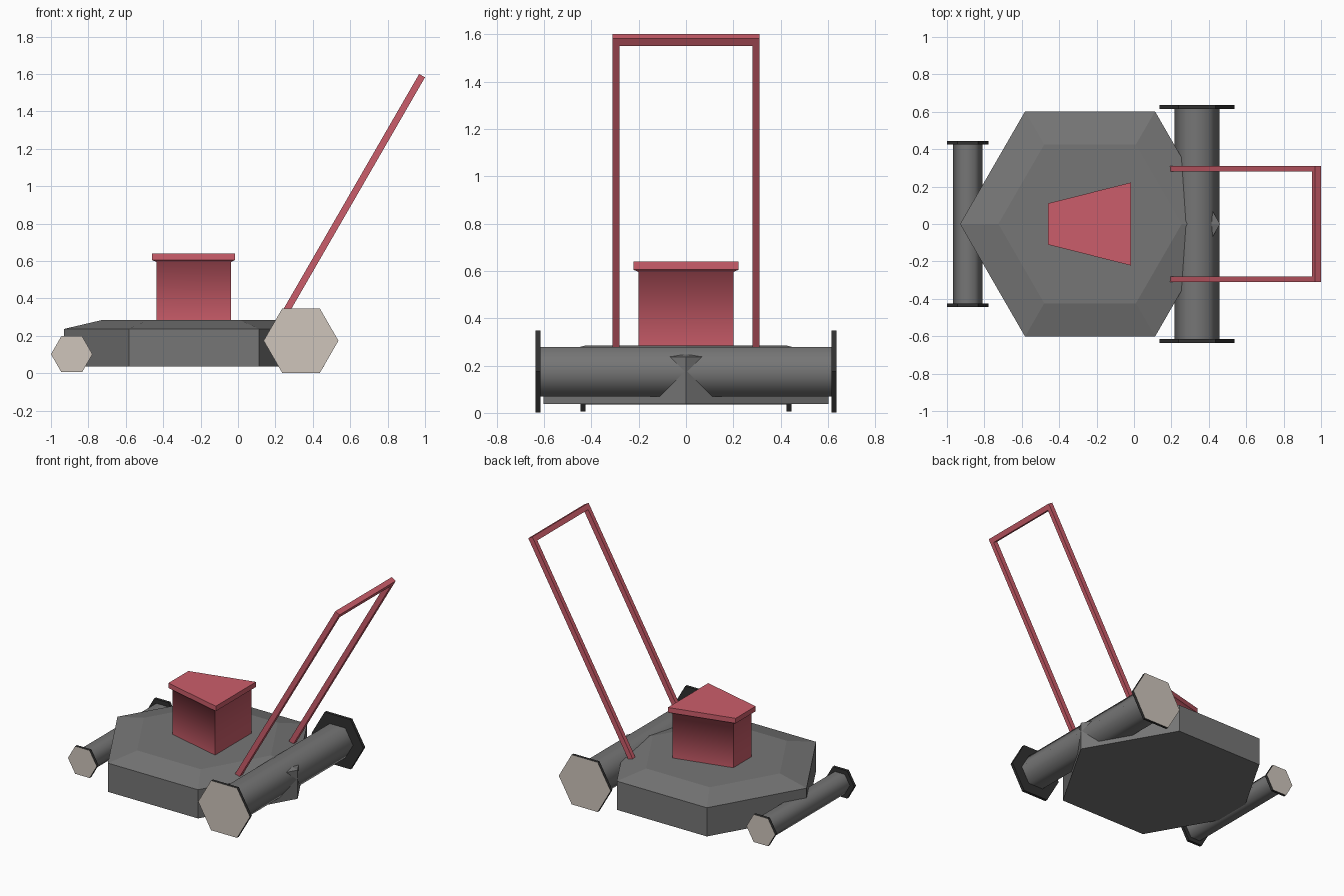
import bpy, bmesh, math
from mathutils import Vector

if "Cube" in bpy.data.objects:
    bpy.data.objects.remove(bpy.data.objects["Cube"])


def material(name, rgb):
    m = bpy.data.materials.new(name)
    m.diffuse_color = (*rgb, 1)
    m.use_nodes = True
    m.node_tree.nodes["Principled BSDF"].inputs["Base Color"].default_value = m.diffuse_color
    return m


RED = material("red paint", (0.60, 0.11, 0.145))
GREY = material("grey metal", (0.18, 0.18, 0.18))
BLACK = material("black rubber", (0.03, 0.03, 0.03))
CREAM = material("cream hubcap", (0.62, 0.56, 0.50))


def hexagon(cx, cy, r):
    return [(cx + r * math.cos(i * math.pi / 3), cy + r * math.sin(i * math.pi / 3)) for i in range(6)]


def loft(name, rings, mats):
    """Closed solid through rings of 3D points, with flat end caps."""
    bm = bmesh.new()
    loops = [[bm.verts.new(p) for p in ring] for ring in rings]
    n = len(loops[0])
    for a, b in zip(loops, loops[1:]):
        for i in range(n):
            bm.faces.new((a[i], a[(i + 1) % n], b[(i + 1) % n], b[i]))
    bm.faces.new(loops[0])
    bm.faces.new(loops[-1])
    bmesh.ops.recalc_face_normals(bm, faces=bm.faces)
    me = bpy.data.meshes.new(name)
    bm.to_mesh(me)
    bm.free()
    for m in mats:
        me.materials.append(m)
    ob = bpy.data.objects.new(name, me)
    bpy.context.collection.objects.link(ob)
    return ob


def smooth(ob, is_sharp):
    """Smooth shading, with sharp edges where the rule says so."""
    me = ob.data
    for p in me.polygons:
        p.use_smooth = True
    for e in me.edges:
        a, b = (me.vertices[i].co for i in e.vertices)
        e.use_edge_sharp = is_sharp(a, b)


def hex_prism(name, x, z, r, y0, y1, mats):
    return loft(name, [[(px, y, pz) for px, pz in hexagon(x, z, r)] for y in (y0, y1)], mats)


# Deck: hexagonal slab with a shallow sloped top
deck_rings = [(0.695, 0.037), (0.695, 0.237), (0.49, 0.285)]
loft("deck", [[(x, y, z) for x, y in hexagon(-0.235, 0, r)] for r, z in deck_rings], [GREY])

# Axles and wheels
for place, x, z, r_axle, r_wheel, y in (("rear", 0.337, 0.174, 0.12, 0.2, 0.615),
                                       ("front", -0.889, 0.102, 0.078, 0.111, 0.425)):
    axle = hex_prism(place + "_axle", x, z, r_axle, -y, y, [GREY])
    smooth(axle, lambda a, b: abs(a.y - b.y) < 1e-4)
    for side, s in (("left", 1), ("right", -1)):
        wheel = hex_prism(f"{place}_{side}_wheel", x, z, r_wheel, s * y, s * (y + 0.02), [BLACK, CREAM])
        for p in wheel.data.polygons:
            if p.normal.y * s > 0.9:
                p.material_index = 1


# Engine: tapered block flaring into an overhanging lid
def trapezoid(x0, x1, w0, w1, z):
    return [(x0, -w0, z), (x1, -w1, z), (x1, w1, z), (x0, w0, z)]


body = (-0.435, -0.037, 0.10, 0.2)
lid = (-0.46, -0.016, 0.11, 0.222)
engine = loft("engine", [trapezoid(*body, 0.27), trapezoid(*body, 0.595),
                         trapezoid(*lid, 0.605), trapezoid(*lid, 0.64)], [RED])
smooth(engine, lambda a, b: not (abs(a.z - 0.595) < 1e-4 and abs(b.z - 0.595) < 1e-4))

# Handle: U-shaped frame of square bar, leaning back at 60 degrees
along = Vector((0.5, 0, 0.866))
across = Vector((-0.866, 0, 0.5)) * 0.018
top = Vector((0.9842, 0, 1.591))
profile = [(-0.31, 1.56), (-0.31, 0), (0.31, 0), (0.31, 1.56),
           (0.28, 1.56), (0.28, 0.036), (-0.28, 0.036), (-0.28, 1.56)]
loft("handle", [[top - along * d + Vector((0, y, 0)) + across * s for y, d in profile]
                for s in (-1, 1)], [RED])
